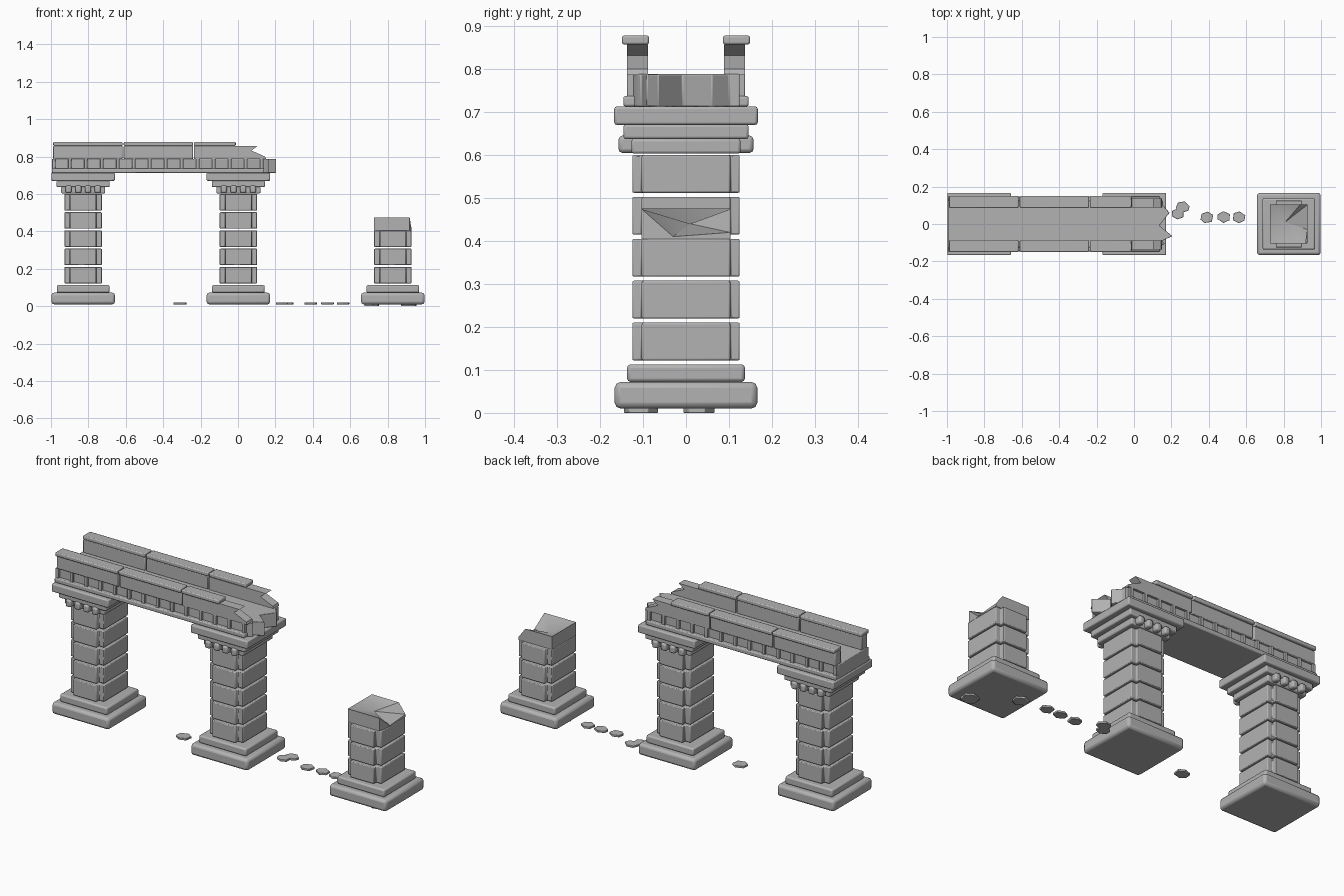
import bpy, bmesh, math, random
from mathutils import Vector

random.seed(4)
if "Cube" in bpy.data.objects:
    bpy.data.objects.remove(bpy.data.objects["Cube"])

stone = bpy.data.materials.new("grey_stone")
stone.use_nodes = True
GREY = (0.45, 0.45, 0.45, 1)
stone.diffuse_color = GREY
stone.node_tree.nodes["Principled BSDF"].inputs["Base Color"].default_value = GREY


def finish(name, bm, bevel=0.0):
    """Turn a bmesh into a stone object with softened edges."""
    bmesh.ops.recalc_face_normals(bm, faces=bm.faces)
    mesh = bpy.data.meshes.new(name)
    bm.to_mesh(mesh)
    bm.free()
    mesh.materials.append(stone)
    ob = bpy.data.objects.new(name, mesh)
    bpy.context.collection.objects.link(ob)
    if bevel:
        mod = ob.modifiers.new("soft_edges", "BEVEL")
        mod.width = bevel
        mod.segments = 2
        mod.limit_method = "ANGLE"
    bpy.ops.object.select_all(action="DESELECT")
    ob.select_set(True)
    bpy.context.view_layer.objects.active = ob
    bpy.ops.object.shade_smooth_by_angle(angle=math.radians(35))
    return ob


def prism(name, outline, low, high, axis="z", bevel=0.0):
    """Extrude a 2D outline along z (outline in xy) or along y (outline in xz)."""
    bm = bmesh.new()
    place = (lambda a, b: (a, b, low)) if axis == "z" else (lambda a, b: (a, low, b))
    face = bm.faces.new([bm.verts.new(place(a, b)) for a, b in outline])
    out = bmesh.ops.extrude_face_region(bm, geom=[face])
    step = Vector((0, 0, high - low)) if axis == "z" else Vector((0, high - low, 0))
    bmesh.ops.translate(bm, vec=step, verts=[v for v in out["geom"] if isinstance(v, bmesh.types.BMVert)])
    return finish(name, bm, bevel)


def box(name, x0, x1, y0, y1, z0, z1, bevel=0.005):
    return prism(name, [(x0, y0), (x1, y0), (x1, y1), (x0, y1)], z0, z1, bevel=bevel)


def slab(name, cx, hx, hy, z0, z1, bevel=0.006):
    return box(name, cx - hx, cx + hx, -hy, hy, z0, z1, bevel)


def notched_block(name, cx, z0, z1):
    """Pillar course with a square notch at each corner."""
    ox, oy, ix, iy = 0.1, 0.125, 0.07, 0.103
    quarter = [(ox, iy), (ix, iy), (ix, oy)]
    pts = quarter + [(-x, y) for x, y in reversed(quarter)]
    pts += [(-x, -y) for x, y in quarter] + [(x, -y) for x, y in reversed(quarter)]
    prism(name, [(cx + x, y) for x, y in pts], z0, z1, bevel=0.004)


def pillar(label, cx, courses):
    slab(label + "_base", cx, 0.17, 0.166, 0.01, 0.072, 0.014)
    slab(label + "_step", cx, 0.141, 0.137, 0.072, 0.113, 0.008)
    for i in range(courses):
        z = 0.122 + i * 0.0975
        notched_block(f"{label}_course_{i + 1}", cx, z, z + 0.088)


def capital(label, cx):
    slab(label + "_neck", cx, 0.118, 0.127, 0.603, 0.638)
    slab(label + "_middle_slab", cx, 0.142, 0.146, 0.637, 0.671)
    slab(label + "_top_slab", cx, 0.17, 0.167, 0.67, 0.713)
    # Small corbels under the slabs, front and back
    for side in (-1, 1):
        for k in range(4):
            x = cx + (k - 1.5) * 0.052
            y0, y1 = sorted((side * 0.11, side * 0.157))
            box(label + "_corbel", x - 0.016, x + 0.016, y0, y1, 0.605, 0.645, 0.009)


# Pillars
for label, cx in (("left_end_pillar", -0.828), ("middle_pillar", 0.002)):
    pillar(label, cx, 5)
    capital(label, cx)
BROKEN_X = 0.828
pillar("broken_pillar", BROKEN_X, 3)

# Broken top course: a box whose upper surface is a faceted fracture
bm = bmesh.new()
tops = [(-0.1, -0.103, 0.475), (0.09, -0.103, 0.474), (0.1, -0.03, 0.41), (0.1, 0.103, 0.42),
        (0.06, 0.103, 0.474), (-0.1, 0.103, 0.475)]
upper = [bm.verts.new((BROKEN_X + x, y, z)) for x, y, z in tops]
lower = [bm.verts.new((BROKEN_X + x, y, 0.405)) for x, y, z in tops]
peak = bm.verts.new((BROKEN_X - 0.02, 0.01, 0.44))
bm.faces.new(lower)
for i in range(len(tops)):
    j = (i + 1) % len(tops)
    bm.faces.new((lower[i], lower[j], upper[j], upper[i]))
    bm.faces.new((upper[i], upper[j], peak))
finish("broken_pillar_fracture", bm)

# Bridge deck with a jagged end
jagged = [(-0.995, -0.125), (0.13, -0.125), (0.165, -0.105), (0.15, -0.09), (0.205, -0.065),
          (0.135, -0.008), (0.19, 0.06), (0.155, 0.1), (0.155, 0.125), (-0.995, 0.125)]
prism("deck", jagged, 0.713, 0.788, bevel=0.003)

# Ledges, posts and parapets along both sides
wall_end = [(-0.235, 0.786), (0.15, 0.786), (0.145, 0.8), (0.072, 0.832), (0.105, 0.857), (-0.235, 0.857)]
for side, label in ((-1, "front"), (1, "back")):
    def span(a, b):
        return sorted((side * a, side * b))
    box(label + "_ledge", -0.995, 0.14, *span(0.11, 0.146), 0.713, 0.737)
    for k in range(14):
        x = -0.985 + k * 0.0855
        box(label + "_post", x - 0.009, x + 0.009, *span(0.12, 0.137), 0.735, 0.788, 0.002)
    for k, x0 in enumerate((-0.988, -0.611)):
        box(f"{label}_parapet_{k + 1}", x0, x0 + 0.37, *span(0.088, 0.137), 0.786, 0.858, 0.004)
        box(f"{label}_parapet_cap_{k + 1}", x0, x0 + 0.37, *span(0.086, 0.149), 0.857, 0.878)
    prism(label + "_broken_parapet", wall_end, *span(0.088, 0.137), axis="y")
    box(label + "_broken_parapet_cap", -0.235, -0.012, *span(0.086, 0.149), 0.857, 0.878)

# Loose flat stones on the ground
for x, y, size, z in ((0.26, 0.09, 0.038, 0.01), (0.235, 0.055, 0.036, 0.01), (0.39, 0.035, 0.037, 0.01),
                      (0.48, 0.037, 0.037, 0.01), (0.56, 0.036, 0.037, 0.01), (-0.31, -0.02, 0.04, 0.01),
                      (0.912, -0.105, 0.048, 0), (0.715, 0.03, 0.043, 0)):
    turn = random.uniform(0.2, 0.6)
    ring = [turn + math.tau * (i + random.uniform(-0.15, 0.15)) / 6 for i in range(6)]
    prism("loose_stone", [(x + size * math.cos(a), y + size * 0.85 * math.sin(a)) for a in ring],
          z, z + 0.011, bevel=0.002)
